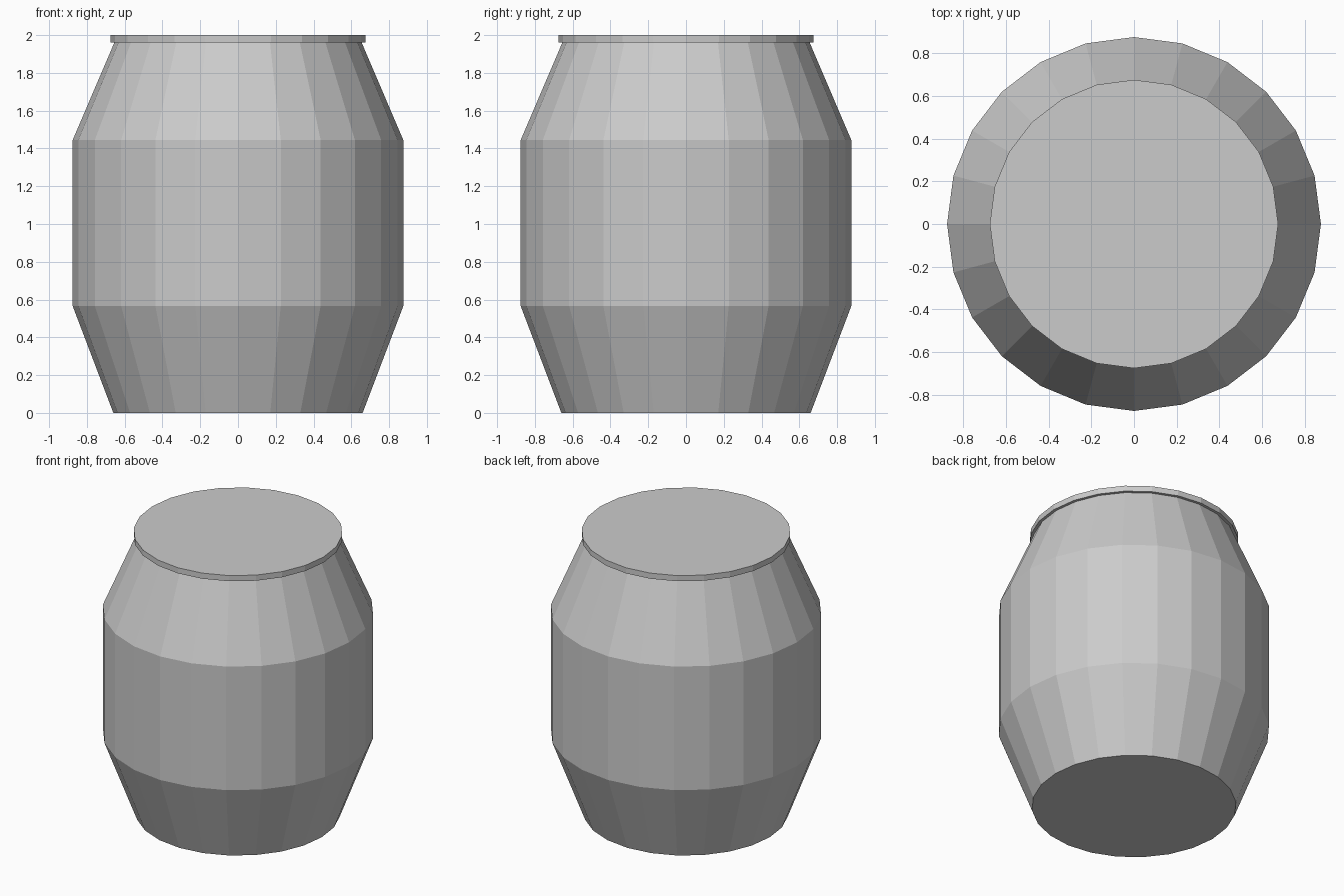
import bpy, bmesh
from math import cos, sin, tau

if "Cube" in bpy.data.objects:
    bpy.data.objects.remove(bpy.data.objects["Cube"])

SIDES = 24


def lathe(name, profile):
    """Closed flat-shaded solid of revolution from (radius, z) points, bottom to top."""
    bm = bmesh.new()
    rings = [[bm.verts.new((r * cos(tau * i / SIDES), r * sin(tau * i / SIDES), z))
              for i in range(SIDES)] for r, z in profile]
    for low, high in zip(rings, rings[1:]):
        for i in range(SIDES):
            j = (i + 1) % SIDES
            bm.faces.new((low[i], low[j], high[j], high[i]))
    bm.faces.new(rings[0][::-1])
    bm.faces.new(rings[-1])
    mesh = bpy.data.meshes.new(name)
    bm.to_mesh(mesh)
    bm.free()
    obj = bpy.data.objects.new(name, mesh)
    bpy.context.collection.objects.link(obj)
    return obj


# Barrel body: tapered base, straight belly, tapered shoulder
lathe("barrel_body", [(0.66, 0), (0.875, 0.565), (0.875, 1.445), (0.655, 1.96)])

# Slightly overhanging flat lid
lathe("barrel_lid", [(0.675, 1.96), (0.675, 2.0)])
